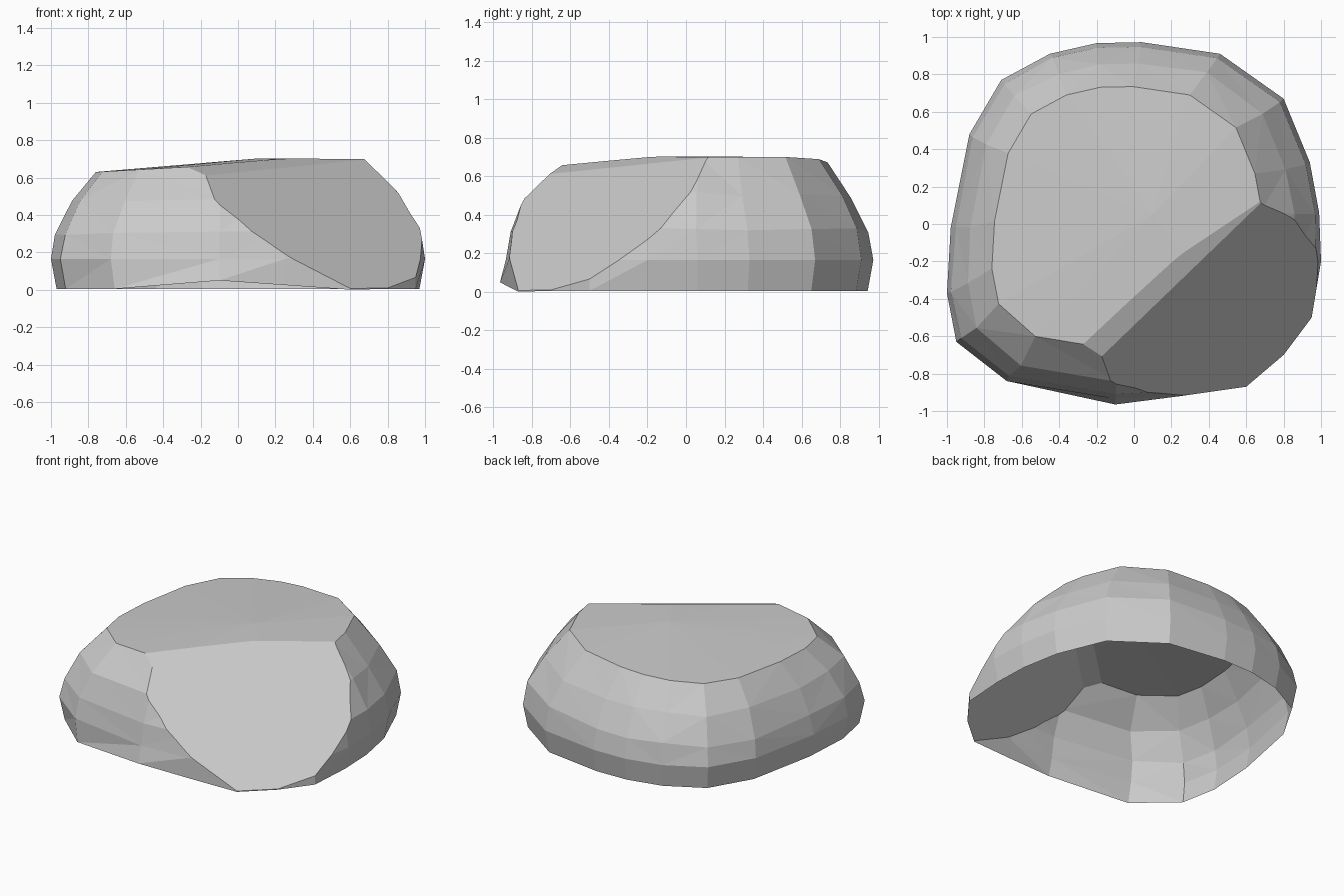
import bpy, bmesh, random
from mathutils import Vector

if "Cube" in bpy.data.objects:
    bpy.data.objects.remove(bpy.data.objects["Cube"])

random.seed(4)

# Widest outline of the boulder, counter-clockwise seen from above
outline = [(0.04, .972), (-.2, .967), (-.45, .91), (-.71, .77), (-.88, .48),
           (-.98, -.02), (-1, -.37), (-.95, -.63), (-.68, -.87), (-.1, -.965),
           (.25, -.92), (.6, -.87), (.8, -.7), (.95, -.5), (1, -.2),
           (.99, .06), (.94, .33), (.8, .67), (.46, .91)]
# Levels: height, scale, shift x, shift y
levels = [(0.005, .97, 0, 0), (.165, 1, 0, 0), (.31, .975, 0, 0),
          (.49, .88, -.012, .005), (.672, .725, -.035, .03)]

bm = bmesh.new()
rings = []
for k, (z, s, dx, dy) in enumerate(levels):
    ring = []
    for x, y in outline:
        front = -.2 < x < .7 and y < -.8
        px, py, pz = x * s + dx, y * s + dy, z
        if k == 0 and front:          # lip that kicks out along the front rim
            px, py, pz = x, y, max(0, .05 - .07 * (x + .1))
        elif k == 0 and x > .7 and y < -.4:   # foot of the sloping face
            px, py = x, y
        elif k in (1, 2) and -.7 < x < 0 and y < -.8:
            py += .03 if k == 1 else .035
        if k == 4:                    # tilted flat top
            pz = min(.7, pz + .055 * px)
        elif k in (2, 3):             # irregular facets
            pz += .02 * px + random.uniform(-.01, .01)
            px += random.uniform(-.006, .006)
            py += random.uniform(-.006, .006)
        ring.append(bm.verts.new((px, py, pz)))
    rings.append(ring)

# Walls and slightly domed top, underside left open
n = len(outline)
for lo, hi in zip(rings, rings[1:]):
    for i in range(n):
        j = (i + 1) % n
        bm.faces.new((lo[i], lo[j], hi[j], hi[i]))
bmesh.ops.triangulate(bm, faces=bm.faces[:])
peak = bm.verts.new((.1, .05, .702))
for i in range(n):
    bm.faces.new((rings[-1][i], rings[-1][(i + 1) % n], peak))


def slice_off(direction, p, q):
    """Cut by a plane through two (distance, height) points along a direction."""
    side = Vector((*direction, 0)).normalized()
    normal = side * (p[1] - q[1]) + Vector((0, 0, q[0] - p[0]))
    res = bmesh.ops.bisect_plane(
        bm, geom=bm.verts[:] + bm.edges[:] + bm.faces[:], dist=1e-5,
        plane_co=side * p[0] + Vector((0, 0, p[1])),
        plane_no=normal.normalized(), clear_outer=True)
    cut = [e for e in res['geom_cut'] if isinstance(e, bmesh.types.BMEdge)]
    bmesh.ops.edgeloop_fill(bm, edges=cut)


slice_off((.64, -.77), (.405, .64), (1.06, 0))      # big sloping face
slice_off((.56, -.83), (.29, .695), (.41, .645))    # worn edge above it

bmesh.ops.recalc_face_normals(bm, faces=bm.faces[:])
mesh = bpy.data.meshes.new("boulder_shell")
bm.to_mesh(mesh)
bm.free()
rock = bpy.data.objects.new("boulder_shell", mesh)
bpy.context.collection.objects.link(rock)
